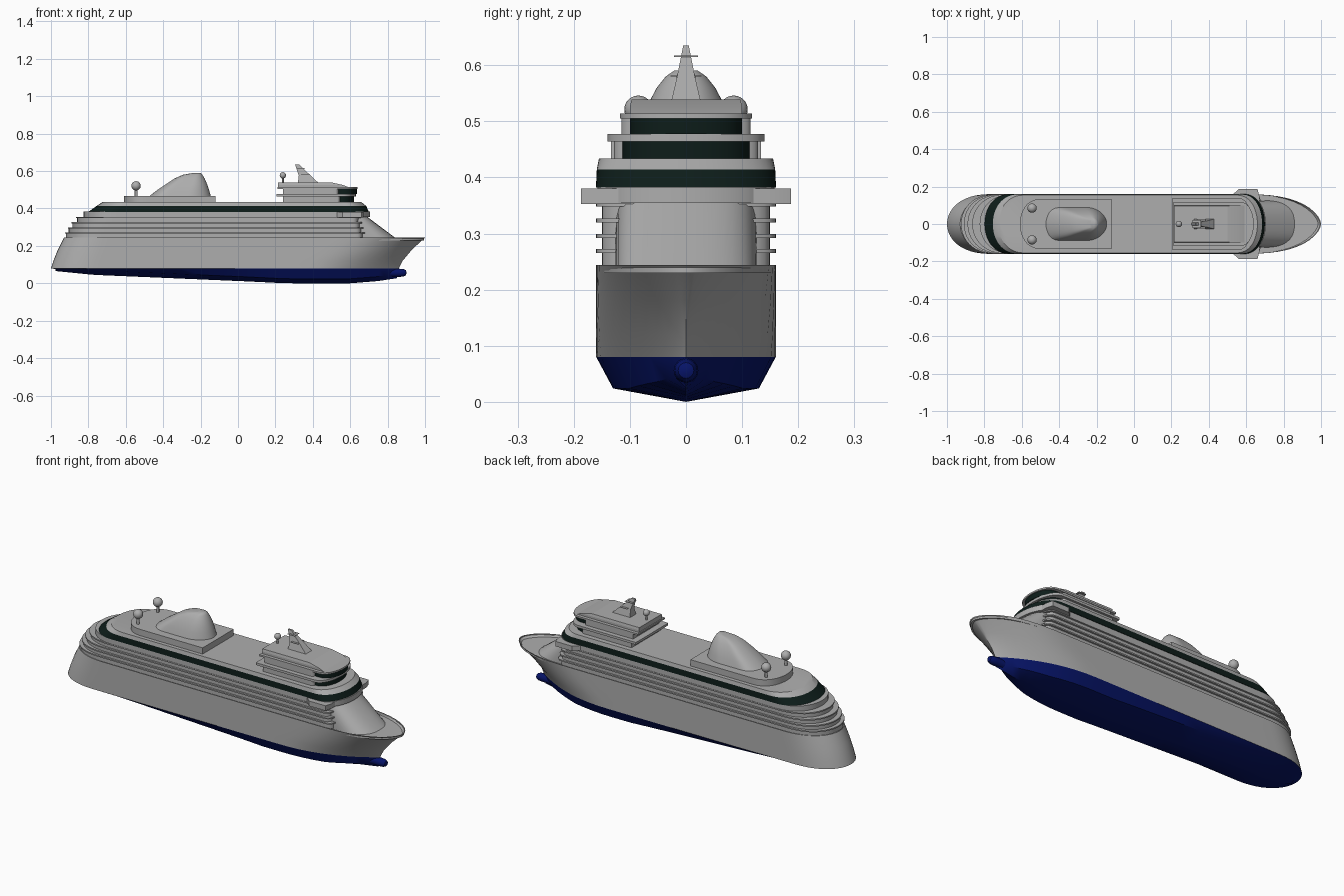
import bpy, bmesh, math
from mathutils import Vector

if "Cube" in bpy.data.objects:
    bpy.data.objects.remove(bpy.data.objects["Cube"])


def material(name, rgb):
    m = bpy.data.materials.new(name)
    m.diffuse_color = (*rgb, 1)
    m.use_nodes = True
    m.node_tree.nodes["Principled BSDF"].inputs["Base Color"].default_value = m.diffuse_color
    return m


GREY = material("grey_paint", (0.42, 0.42, 0.42))
BLUE = material("blue_paint", (0.002, 0.007, 0.14))
GLASS = material("dark_glass", (0.004, 0.012, 0.01))


def finish(name, bm, mat=GREY, angle=35):
    bmesh.ops.remove_doubles(bm, verts=bm.verts, dist=1e-5)
    bmesh.ops.recalc_face_normals(bm, faces=bm.faces)
    me = bpy.data.meshes.new(name)
    bm.to_mesh(me)
    bm.free()
    me.shade_smooth()
    me.set_sharp_from_angle(angle=math.radians(angle))
    ob = bpy.data.objects.new(name, me)
    bpy.context.collection.objects.link(ob)
    me.materials.append(mat)
    return ob


def outline(stern, la, bow, lf, w, pa=(2.5, .5), pf=(3, .6), n=12, mid=10):
    """Closed deck plan: curved bow and stern ends joined by straight sides."""
    half = []
    for i in range(n):
        t = math.cos(math.pi / 2 * i / n)
        half.append((bow - lf + lf * t, w * (1 - t ** pf[0]) ** pf[1]))
    a, b = bow - lf, stern + la
    half += [(a + (b - a) * i / mid, w) for i in range(mid + 1)]
    for i in range(1, n + 1):
        t = math.sin(math.pi / 2 * i / n)
        half.append((b - la * t, w * max(0, 1 - t ** pa[0]) ** pa[1]))
    return half + [(x, -y) for x, y in half[-2:0:-1]]


def at(z, pts):
    return [(x, y, z) for x, y in pts]


def loft(name, rings, mat=GREY, caps=(True, True), angle=35):
    bm = bmesh.new()
    vs = [[bm.verts.new(p) for p in r] for r in rings]
    n = len(vs[0])
    for r0, r1 in zip(vs, vs[1:]):
        for i in range(n):
            j = (i + 1) % n
            bm.faces.new((r0[i], r0[j], r1[j], r1[i]))
    if caps[0]:
        bm.faces.new(vs[0])
    if caps[1]:
        bm.faces.new(vs[-1])
    return finish(name, bm, mat, angle)


def prism(name, z0, z1, pts, mat=GREY):
    return loft(name, [at(z0, pts), at(z1, pts)], mat)


def ball(name, x, y, z, r):
    bm = bmesh.new()
    bmesh.ops.create_uvsphere(bm, u_segments=20, v_segments=12, radius=r)
    bmesh.ops.translate(bm, verts=bm.verts, vec=Vector((x, y, z)))
    return finish(name, bm)


def circle(x, y, r, n=12):
    return [(x + r * math.cos(2 * math.pi * i / n), y + r * math.sin(2 * math.pi * i / n))
            for i in range(n)]


def box(x0, x1, w):
    return [(x1, w), (x0, w), (x0, -w), (x1, -w)]


# Upper hull with flared bow, thin bulwark and sunken foredeck
water = outline(-1, .25, .86, .5, .16, pf=(2.2, 1))
rail = outline(-.93, .24, 1, .45, .16)
inner = outline(-.926, .24, .995, .448, .157)
loft("upper_hull", [
    at(.08, water),
    at(.12, outline(-.987, .25, .88, .48, .16, pf=(2.4, .9))),
    at(.18, outline(-.963, .25, .93, .46, .16, pf=(2.7, .75))),
    at(.244, rail), at(.244, inner), at(.23, inner)], caps=(False, True))

# Lower hull with chine and rising keel
KEEL = [(-1, .068), (-.77, .045), (.1, .008), (.25, 0), (.6, 0), (.75, .012), (.9, .035)]


def keel(x):
    for (x0, z0), (x1, z1) in zip(KEEL, KEEL[1:]):
        if x <= x1:
            return z0 + (z1 - z0) * (x - x0) / (x1 - x0)
    return KEEL[-1][1]


chine = outline(-.975, .25, .85, .5, .13, pf=(2.2, 1))
loft("lower_hull", [
    at(.08, water),
    [(x, y, min(.076, keel(x) + .024)) for x, y in chine],
    [(x, 0, keel(x)) for x, y in chine]], BLUE, caps=(False, False))

# Blunt bow bulb
loft("bow_bulb", [[(x, y * r, .056 + z * r) for y, z in circle(0, 0, 1, 16)]
                  for x, r in ((.72, .022), (.86, .022), (.885, .02), (.897, .014), (.9, .006))],
     BLUE)

# Stepped balcony decks
levels = [.235, .272, .299, .327, .355]
sterns = [-.925, -.91, -.89, -.865, -.84]
square = dict(pf=(6, .5))
for i in range(4):
    prism(f"balcony_wall_{i+1}", levels[i], levels[i + 1],
          outline(sterns[i] + .005, .2, .68 - .008 * i, .08, .15, **square))
    prism(f"balcony_slab_{i+1}", levels[i + 1] - .007, levels[i + 1],
          outline(sterns[i], .2, .69 - .008 * i, .08, .16, **square))

# Raked front of the deckhouse
loft("front_house", [at(.225, outline(.3, .05, .865, .2, .126, pf=(3.2, .42))),
                     at(.356, outline(.3, .05, .69, .12, .126, pf=(3.2, .42)))])

# Bridge deck with side wings
prism("bridge_deck", .354, .383, outline(-.825, .18, .705, .12, .158, pf=(2.5, .5)))
wing = [(.52, .15), (.56, .187), (.66, .187), (.67, .15)]
prism("bridge_wings", .353, .38, wing[::-1] + [(x, -y) for x, y in wing])

# Window band and top deck
band = dict(pf=(2.5, .5), pa=(2.5, .5))
b0 = outline(-.80, .15, .70, .12, .1605, **band)
b1 = outline(-.755, .15, .685, .12, .159, **band)
b2 = outline(-.725, .15, .66, .12, .155, **band)
loft("window_band", [at(.382, b0), at(.414, b1)], GLASS)
loft("top_deck", [at(.414, b1), at(.434, b2)])

# Aft platform with rounded stern
prism("aft_platform", .434, .468, outline(-.61, .12, -.12, .004, .134, pf=(20, .5)))

# Funnel: raked, narrowing rings
rings = [(.465, -.475, -.145, .09), (.50, -.43, -.155, .08), (.53, -.385, -.165, .068),
         (.56, -.34, -.178, .052), (.58, -.295, -.19, .036), (.591, -.235, -.2, .02)]
loft("funnel", [at(z, outline(a, (b - a) * .4, b, (b - a) * .35, w, pa=(5, .6), pf=(2, .5)))
                for z, a, b, w in rings], angle=50)

# Radar domes on posts
for name, x, y, zb, z, r in (("left", -.545, .085, .465, .521, .025),
                             ("right", -.545, -.085, .465, .521, .025),
                             ("forward", .24, 0, .537, .577, .017)):
    prism(f"{name}_dome_post", zb, z, circle(x, y, r * .3))
    ball(f"{name}_radar_dome", x, y, z, r)

# Forward house: two glazed tiers with overhanging slabs
curve = dict(pa=(20, .5), pf=(2.5, .5))
prism("lookout_wall_1", .434, .464, outline(.24, .004, .56, .03, .128, **curve))
prism("lookout_glass_1", .434, .464, outline(.4, .004, .62, .08, .113, **curve), GLASS)
prism("lookout_slab_1", .464, .477, outline(.205, .004, .63, .08, .14, **curve))
prism("lookout_wall_2", .477, .506, outline(.24, .004, .55, .03, .115, **curve))
prism("lookout_glass_2", .477, .506, outline(.4, .004, .635, .08, .1, **curve), GLASS)
prism("lookout_slab_2", .505, .514, outline(.21, .004, .64, .08, .118, **curve))
loft("lookout_roof", [at(.514, box(.215, .59, .1)), at(.526, box(.215, .56, .1)),
                      at(.539, box(.215, .50, .097))], angle=10)

# Raked mast with crossbars
loft("mast", [at(.537, box(.32, .43, .026)), at(.575, box(.325, .39, .017)),
              at(.61, box(.314, .352, .01)), at(.635, box(.305, .328, .005))])
for i, (x, z, w) in enumerate(((.36, .58, .028), (.335, .615, .021))):
    prism(f"mast_crossbar_{i+1}", z, z + .002, box(x - .022, x + .022, w))
